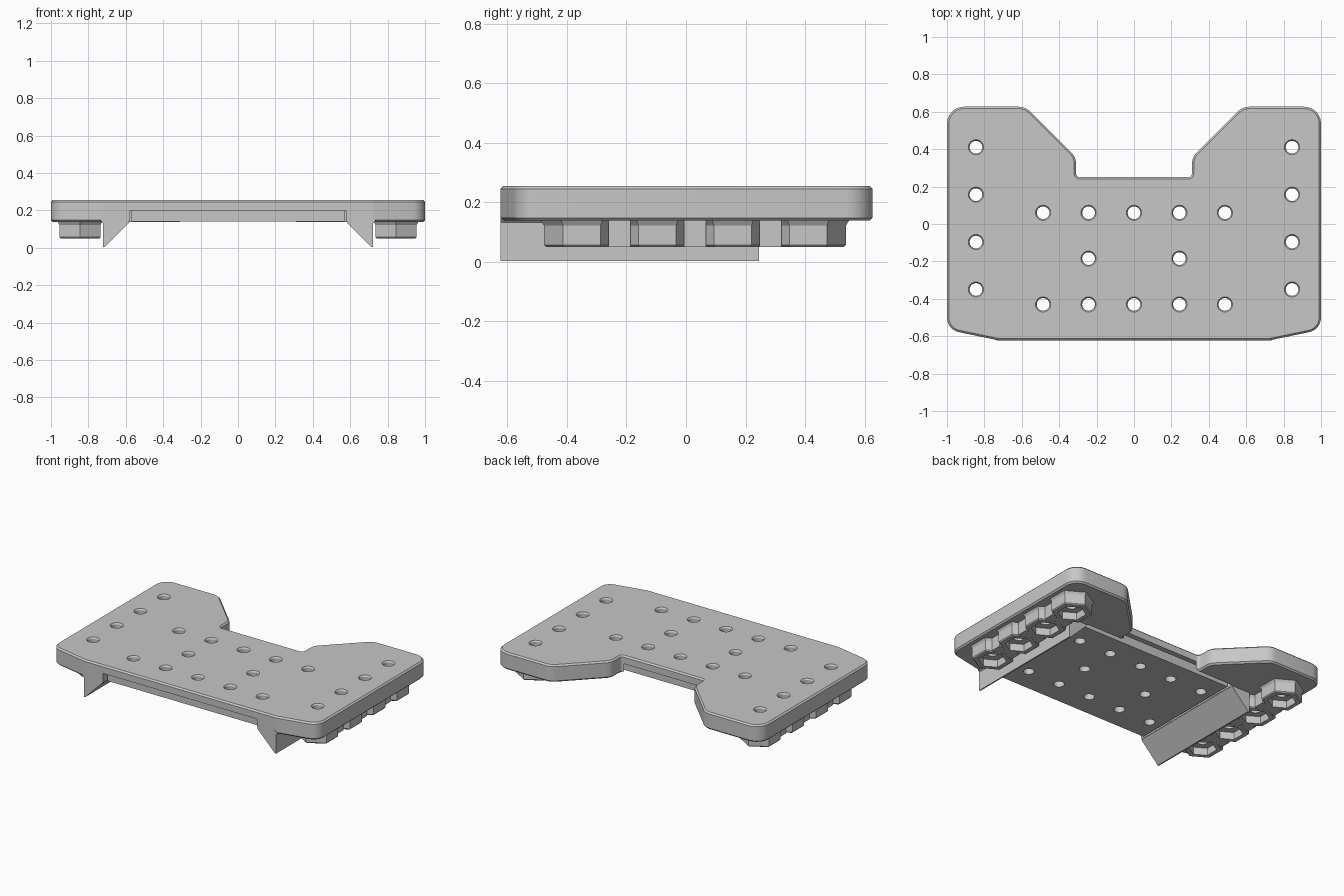
import bpy, bmesh, math
from mathutils import Vector

if "Cube" in bpy.data.objects:
    bpy.data.objects.remove(bpy.data.objects["Cube"])

GREY = (0.57, 0.57, 0.57, 1)
grey = bpy.data.materials.new("plain grey")
grey.use_nodes = True
grey.diffuse_color = GREY
grey.node_tree.nodes["Principled BSDF"].inputs["Base Color"].default_value = GREY


def finish(bm, name):
    bmesh.ops.recalc_face_normals(bm, faces=bm.faces)
    mesh = bpy.data.meshes.new(name)
    bm.to_mesh(mesh)
    bm.free()
    mesh.materials.append(grey)
    obj = bpy.data.objects.new(name, mesh)
    bpy.context.collection.objects.link(obj)
    return obj


def loft(name, rings):
    """Close a stack of equal-length point rings into a solid."""
    bm = bmesh.new()
    loops = [[bm.verts.new(p) for p in ring] for ring in rings]
    n = len(loops[0])
    for a, b in zip(loops, loops[1:]):
        for i in range(n):
            j = (i + 1) % n
            bm.faces.new((a[i], a[j], b[j], b[i]))
    bm.faces.new(loops[0])
    bm.faces.new(loops[-1])
    return finish(bm, name)


def turned(name, x, y, sides, profile):
    """Regular-sided solid from (radius, z) pairs."""
    angles = [2 * math.pi * i / sides + math.pi / 2 for i in range(sides)]
    return loft(name, [[(x + r * math.cos(a), y + r * math.sin(a), z) for a in angles]
                       for r, z in profile])


def box(name, lo, hi):
    (x0, y0, z0), (x1, y1, z1) = lo, hi
    return loft(name, [[(x0, y0, z), (x1, y0, z), (x1, y1, z), (x0, y1, z)] for z in (z0, z1)])


def apply(obj, mod):
    bpy.context.view_layer.objects.active = obj
    bpy.ops.object.modifier_apply(modifier=mod.name)


def bevel(obj, width):
    mod = obj.modifiers.new("edge", "BEVEL")
    mod.width, mod.segments = width, 1
    mod.limit_method, mod.angle_limit = "ANGLE", math.radians(50)
    mod.use_clamp_overlap = False
    apply(obj, mod)


def cut(obj, cutter):
    mod = obj.modifiers.new("cut", "BOOLEAN")
    mod.operation, mod.solver, mod.object = "DIFFERENCE", "EXACT", cutter
    apply(obj, mod)
    bpy.data.objects.remove(cutter)


def drill(obj, x, y):
    cut(obj, turned("hole_cutter", x, y, 24,
                    [(0.034, -0.05), (0.034, 0.245), (0.042, 0.257), (0.042, 0.3)]))


def rounded(corners, steps=6):
    """Outline with an arc of the given radius at each corner."""
    out = []
    for i, (x, y, r) in enumerate(corners):
        p = Vector((x, y))
        a = (Vector(corners[i - 1][:2]) - p).normalized()
        b = (Vector(corners[(i + 1) % len(corners)][:2]) - p).normalized()
        half = a.angle(b) / 2
        centre = p + (a + b).normalized() * r / math.sin(half)
        start = (p + a * r / math.tan(half) - centre).normalized()
        end = (p + b * r / math.tan(half) - centre).normalized()
        for k in range(steps + 1):
            out.append(centre + start.slerp(end, k / steps).normalized() * r)
    return out


# Main plate: outline with a notch at the back
side = [(0.72, -0.623, 0.1), (1, -0.565, 0.08), (1, 0.627, 0.09),
        (0.58, 0.627, 0.09), (0.31, 0.357, 0.08), (0.31, 0.25, 0.02)]
outline = rounded(side + [(-x, y, r) for x, y, r in reversed(side)])
plate = loft("main_plate", [[(p.x, p.y, z) for p in outline] for z in (0.138, 0.255)])
bevel(plate, 0.01)
cut(plate, box("pocket_cutter", (-0.58, -0.7, 0.1), (0.58, 0.25, 0.2)))

# Panel set into the underside
panel = box("under_panel", (-0.57, -0.59, 0.14), (0.57, 0.215, 0.202))

# Bolt grid through plate and panel
grid = [(i * 0.243, y) for y in (0.06, -0.43) for i in range(-2, 3)]
grid += [(-0.243, -0.185), (0.243, -0.185)]
for x, y in grid:
    drill(plate, x, y)
    drill(panel, x, y)

# Rows of hexagonal nut holders and the wedge rails on both sides
parts = [plate, panel]
for s, label in ((1, "left"), (-1, "right")):
    x = s * 0.845
    for k in range(4):
        y = -0.35 + k * 0.2535
        drill(plate, x, y)
        pod = turned(f"{label}_nut_holder_{k + 1}", x, y, 6,
                     [(0.12, 0.05), (0.127, 0.057), (0.127, 0.122), (0.14, 0.142)])
        cut(pod, turned("nut_cutter", x, y, 6, [(0.088, 0), (0.088, 0.1)]))
        drill(pod, x, y)
        parts.append(pod)
        if k:
            # Web filling the gap to the previous holder
            mid = y - 0.127
            parts.append(box(f"{label}_web_{k}", (x - 0.08, mid - 0.037, 0.0505),
                             (x + 0.08, mid + 0.037, 0.142)))
    profile = [(0.723, 0.003), (0.714, 0.003), (0.582, 0.135), (0.578, 0.2),
               (0.65, 0.2), (0.735, 0.145), (0.723, 0.132)]
    rail = loft(f"{label}_wedge_rail", [[(s * px, y, z) for px, z in profile]
                                        for y in (-0.623, 0.245)])
    parts.append(rail)

# Smooth the round walls, keep the edges crisp
for obj in parts:
    bpy.ops.object.select_all(action="DESELECT")
    obj.select_set(True)
    bpy.context.view_layer.objects.active = obj
    bpy.ops.object.shade_smooth_by_angle(angle=math.radians(25))
